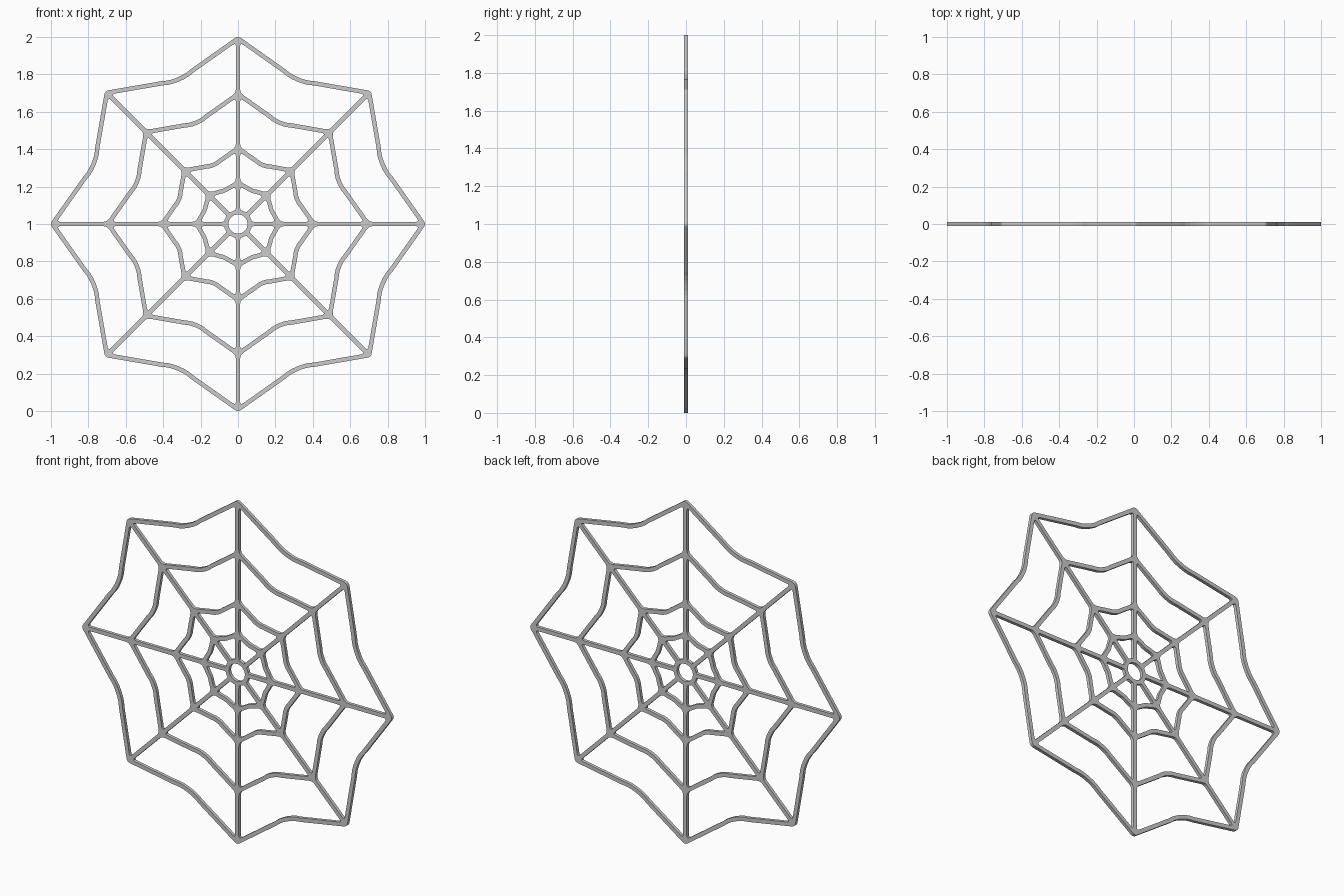
import bpy, math
from mathutils import Vector, Matrix

if "Cube" in bpy.data.objects:
    bpy.data.objects.remove(bpy.data.objects["Cube"])

SPOKES = 8
WIDTH = 0.023          # strand width
HALF_DEPTH = 0.0095
STEP = 2 * math.pi / SPOKES
# fractions across one sector, and how far the strand sags there (0 to 1)
FRACS = [0, 0.37, 0.41, 0.455, 0.5, 0.545, 0.59, 0.63, 1]
SAG = [0, 0.88, 0.95, 0.99, 1, 0.99, 0.95, 0.88, 0]
# (radius at the spokes, sag ratio) from hub to rim
RINGS = [(0.063, 0.0), (0.22, 0.12), (0.405, 0.155), (0.695, 0.157), (0.992, 0.157)]


def strand(ring, sector):
    """Centreline of one ring strand between two neighbouring spokes."""
    r, sag = ring
    pts = []
    for f, s in zip(FRACS, SAG):
        a = (sector + f) * STEP
        pts.append(Vector((math.cos(a), math.sin(a))) * r * (1 - sag * s))
    return pts


def inset(pts, d):
    """Mitred inset of a counter-clockwise loop (negative d grows it)."""
    out = []
    for i, p in enumerate(pts):
        e1 = (p - pts[i - 1]).normalized()
        e2 = (pts[(i + 1) % len(pts)] - p).normalized()
        n1, n2 = Vector((-e1.y, e1.x)), Vector((-e2.y, e2.x))
        out.append(p + (n1 + n2) * d / (1 + n1.dot(n2)))
    return out


def rounded(pts, corners, d):
    """Replace the given corners with small arcs."""
    out = []
    for i, p in enumerate(pts):
        if i not in corners:
            out.append(p)
            continue
        va, vb = pts[i - 1] - p, pts[(i + 1) % len(pts)] - p
        a = p + va.normalized() * min(d, va.length * 0.45)
        b = p + vb.normalized() * min(d, vb.length * 0.45)
        for t in (0, 0.25, 0.5, 0.75, 1):
            out.append(a * (1 - t) ** 2 + p * 2 * t * (1 - t) + b * t * t)
    return out


curve = bpy.data.curves.new("spider_web", 'CURVE')
curve.dimensions = '2D'
curve.fill_mode = 'BOTH'
curve.extrude = HALF_DEPTH


def add_loop(pts):
    sp = curve.splines.new('POLY')
    sp.points.add(len(pts) - 1)
    for q, p in zip(sp.points, pts):
        q.co = (p.x, p.y, 0, 1)
    sp.use_cyclic_u = True


# Outer silhouette with rounded tips
rim = [p for s in range(SPOKES) for p in strand(RINGS[-1], s)[:-1]]
tips = range(0, len(rim), len(FRACS) - 1)
add_loop(rounded(inset(rim, -WIDTH / 2), tips, 0.02))

# Openings between spokes and rings, with filleted corners
n = len(FRACS)
for s in range(SPOKES):
    for inner, outer in zip(RINGS, RINGS[1:]):
        cell = strand(outer, s) + strand(inner, s)[::-1]
        add_loop(rounded(inset(cell, WIDTH / 2), (0, n - 1, n, 2 * n - 1), 0.02))

# Round hole in the hub
add_loop([Vector((math.cos(i * math.pi / 16), math.sin(i * math.pi / 16))) * 0.051
          for i in range(32)])

# Turn the sheet into an upright mesh
web = bpy.data.objects.new("spider_web", curve)
bpy.context.collection.objects.link(web)
bpy.context.view_layer.objects.active = web
web.select_set(True)
bpy.ops.object.convert(target='MESH')
web = bpy.context.view_layer.objects.active
web.data.transform(Matrix.Translation((0, 0, 1)) @ Matrix.Rotation(math.pi / 2, 4, 'X'))

mat = bpy.data.materials.new("light_grey")
mat.diffuse_color = (0.6, 0.6, 0.6, 1)
mat.use_nodes = True
mat.node_tree.nodes["Principled BSDF"].inputs["Base Color"].default_value = mat.diffuse_color
web.data.materials.clear()
web.data.materials.append(mat)
for poly in web.data.polygons:
    poly.use_smooth = False
    poly.material_index = 0
